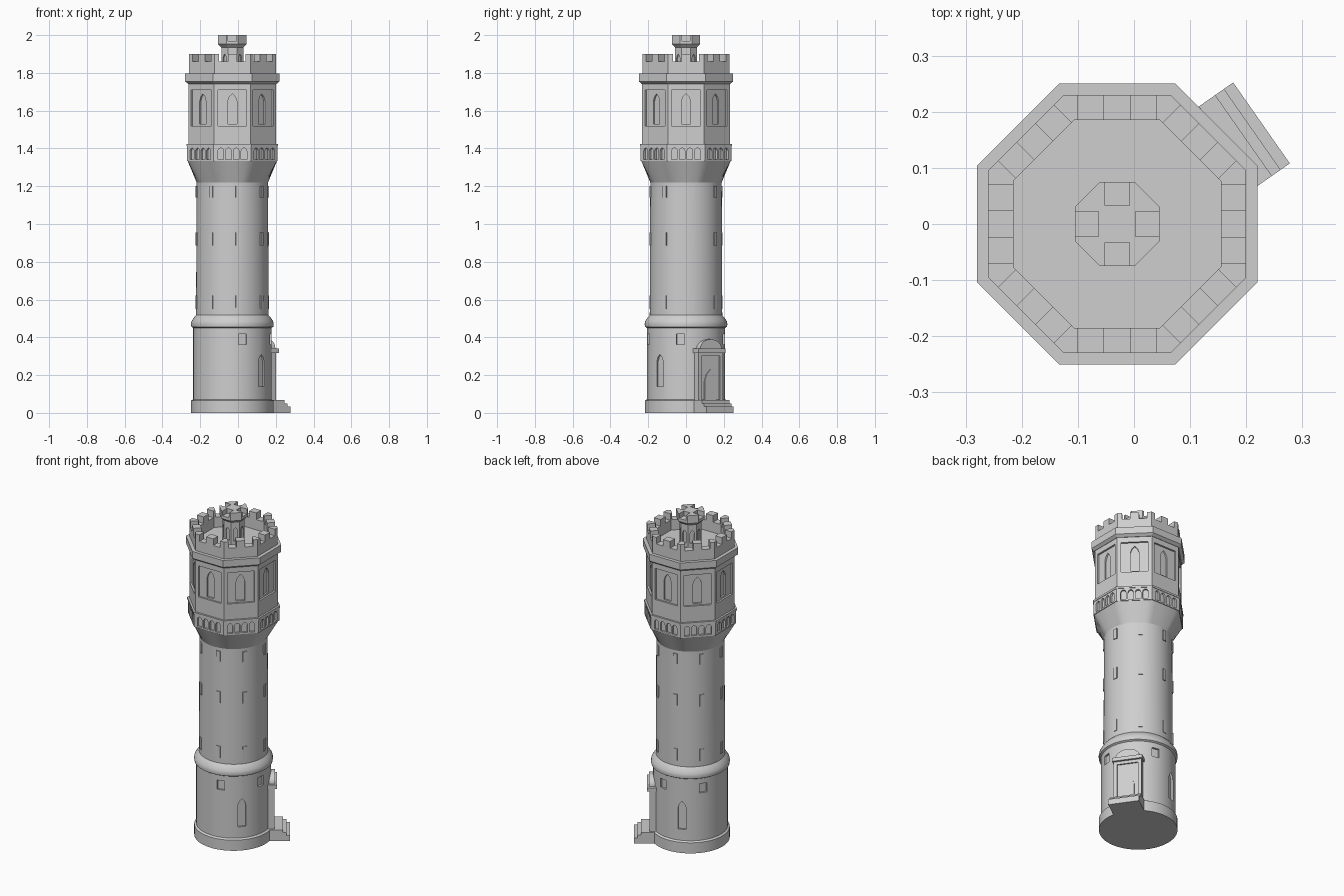
import bpy, bmesh, math
from mathutils import Vector

if "Cube" in bpy.data.objects:
    bpy.data.objects.remove(bpy.data.objects["Cube"])

CX = -0.03                       # tower axis
T8 = math.tan(math.pi / 8)
C8 = math.cos(math.pi / 8)

stone = bpy.data.materials.new("light_grey_stone")
stone.diffuse_color = (0.62, 0.62, 0.62, 1)
stone.use_nodes = True
stone.node_tree.nodes["Principled BSDF"].inputs["Base Color"].default_value = stone.diffuse_color


def pos(az, d, t, z):
    """Point at distance d along azimuth az (degrees), t sideways, height z."""
    a = math.radians(az)
    return Vector((CX + d * math.cos(a) - t * math.sin(a),
                   d * math.sin(a) + t * math.cos(a), z))


def finish(name, bm, smooth=False):
    bmesh.ops.recalc_face_normals(bm, faces=bm.faces[:])
    me = bpy.data.meshes.new(name)
    bm.to_mesh(me)
    bm.free()
    ob = bpy.data.objects.new(name, me)
    bpy.context.collection.objects.link(ob)
    me.materials.append(stone)
    if smooth:
        shade(ob)
    return ob


def select(ob):
    bpy.ops.object.select_all(action='DESELECT')
    ob.select_set(True)
    bpy.context.view_layer.objects.active = ob


def shade(ob):
    select(ob)
    bpy.ops.object.shade_smooth_by_angle(angle=math.radians(30))


def loft(bm, rings, closed=False):
    """Skin rings of points; cap the ends, or join last to first."""
    vs = [[bm.verts.new(p) for p in r] for r in rings]
    n = len(vs[0])
    pairs = list(zip(vs, vs[1:])) + ([(vs[-1], vs[0])] if closed else [])
    for a, b in pairs:
        for i in range(n):
            j = (i + 1) % n
            bm.faces.new((a[i], a[j], b[j], b[i]))
    if not closed:
        bm.faces.new(vs[0])
        bm.faces.new(vs[-1])


def circle(z, r):
    return [pos(i * 360 / 64, r, 0, z) for i in range(64)]


def octagon(z, ap):
    return [pos(22.5 + 45 * i, ap / C8, 0, z) for i in range(8)]


def octagon64(z, ap):
    """Octagon sampled at 64 angles, to blend with a circle."""
    return [pos(a, ap / math.cos(math.radians((a + 22.5) % 45 - 22.5)), 0, z)
            for a in (i * 360 / 64 for i in range(64))]


def lathe(name, profile, ring=circle, closed=False, smooth=False):
    bm = bmesh.new()
    loft(bm, [ring(z, r) for z, r in profile], closed)
    return finish(name, bm, smooth)


def prism(bm, shape, az, d0, d1):
    """Extrude a (sideways, height) outline radially from d0 to d1."""
    loft(bm, [[pos(az, d, t, z) for t, z in shape] for d in (d0, d1)])


def rect(w, z0, z1, t=0):
    return [(t - w, z0), (t + w, z0), (t + w, z1), (t - w, z1)]


def pointed(w, z0, z1, t=0):
    s = z1 - 1.7 * w
    return [(t - w, z0), (t + w, z0), (t + w, s), (t + 0.65 * w, s + w),
            (t, z1), (t - 0.65 * w, s + w), (t - w, s)]


def arch(w, z0, z1, h, t=0):
    top = [(t + w * math.cos(math.pi * i / 12), z1 - h + h * math.sin(math.pi * i / 12))
           for i in range(13)]
    return [(t - w, z0), (t + w, z0)] + top


def carve(ob, shapes):
    """Cut radial niches: list of (outline, azimuth, d0, d1)."""
    bm = bmesh.new()
    for s in shapes:
        prism(bm, *s)
    cutter = finish("niche_cutter", bm)
    cutter.hide_render = True
    mod = ob.modifiers.new("niches", 'BOOLEAN')
    mod.object = cutter
    mod.operation = 'DIFFERENCE'
    mod.solver = 'EXACT'
    select(ob)
    bpy.ops.object.modifier_apply(modifier=mod.name)
    bpy.data.objects.remove(cutter)


SIDES = [45 * k for k in range(8)]
DOOR = 35

# Round base with plinth and its window niches
base = lathe("base", [(0, .218), (.065, .218), (.072, .207), (.46, .207)])
carve(base, [(rect(.022, .362, .418), DOOR + a, .195, .25) for a in (-110, -43, 43, 110)]
      + [(pointed(.023, .14, .31), DOOR + a, .195, .25) for a in (-77, 77)])
shade(base)

# Rounded belt and shaft
lathe("belt", [(.45, .207), (.456, .217), (.47, .219), (.485, .216), (.505, .203),
               (.517, .192)], smooth=True)
lathe("shaft", [(.51, .192), (1.235, .189)], smooth=True)

# Slim shaft windows
bm = bmesh.new()
for k in range(8):
    for z0, z1 in ((.55, .622), (.885, .955), (1.14, 1.202)):
        prism(bm, rect(.012, z0, z1), 9 + 45 * k, .18, .195)
finish("shaft_windows", bm)

# Flare from round shaft to octagon
bm = bmesh.new()
loft(bm, [circle(1.22, .189), octagon64(1.335, .237)])
finish("flare", bm, smooth=True)

# Arcaded band with four niches per side
band = lathe("arcade_band", [(1.333, .24), (1.415, .24)], octagon)
carve(band, [(arch(.015, 1.342, 1.402, .018, (i - 1.5) * .041), a, .228, .26)
             for a in SIDES for i in range(4)])
lathe("band_ledge", [(1.412, .243), (1.424, .243)], octagon)

# Octagonal tank room with sunken panels and pointed windows
room = lathe("tank_room", [(1.42, .232), (1.755, .232)], octagon)
carve(room, [(rect(.076, 1.52, 1.71), a, .221, .26) for a in SIDES])
carve(room, [(pointed(.024, 1.53, 1.69), a, .211, .26) for a in SIDES])

# Cornice and roof deck
lathe("cornice", [(1.742, .234), (1.755, .25), (1.797, .25)], octagon)

# Parapet wall with centre and corner merlons
lathe("parapet", [(1.79, .23), (1.86, .23), (1.86, .185), (1.79, .185)], octagon, closed=True)
bm = bmesh.new()
for a in SIDES:
    prism(bm, rect(.024, 1.86, 1.9), a, .185, .23)
    outline = [(a, .23, .07), (a, .23, .23 * T8), (a + 45, .23, -.07),
               (a + 45, .185, -.07), (a, .185, .185 * T8), (a, .185, .07)]
    loft(bm, [[pos(*p, z) for p in outline] for z in (1.86, 1.9)])
finish("merlons", bm)

# Roof turret with notched crown
turret = lathe("turret", [(1.79, .058), (1.935, .058), (1.952, .075), (1.97, .075)], octagon)
carve(turret, [(pointed(.012, 1.82, 1.9), a, .05, .08) for a in SIDES])
bm = bmesh.new()
crown = [(a, d, t) for a in (0, 90, 180, 270)
         for d, t in ((.075, -.075 * T8), (.075, -.022), (.033, -.022),
                      (.033, .022), (.075, .022), (.075, .075 * T8))]
loft(bm, [[pos(*p, z) for p in crown] for z in (1.97, 2.0)])
finish("turret_crown", bm)

# Entrance portal with sunken doorway, ledge and arched hood
portal = bmesh.new()
prism(portal, rect(.079, 0, .32), DOOR, .12, .228)
portal = finish("portal", portal)
carve(portal, [(rect(.06, .07, .3), DOOR, .22, .26)])
bm = bmesh.new()
prism(bm, pointed(.037, .065, .23), DOOR, .2, .226)
finish("door", bm)
bm = bmesh.new()
prism(bm, rect(.086, .318, .34), DOOR, .12, .24)
finish("portal_ledge", bm)
bm = bmesh.new()
prism(bm, arch(.069, .338, .39, .05), DOOR, .12, .23)
finish("portal_hood", bm, smooth=True)

# Entrance steps
bm = bmesh.new()
for d, z in ((.314, .034), (.294, .051), (.275, .068)):
    prism(bm, rect(.088, 0, z), DOOR, .13, d)
finish("steps", bm)
